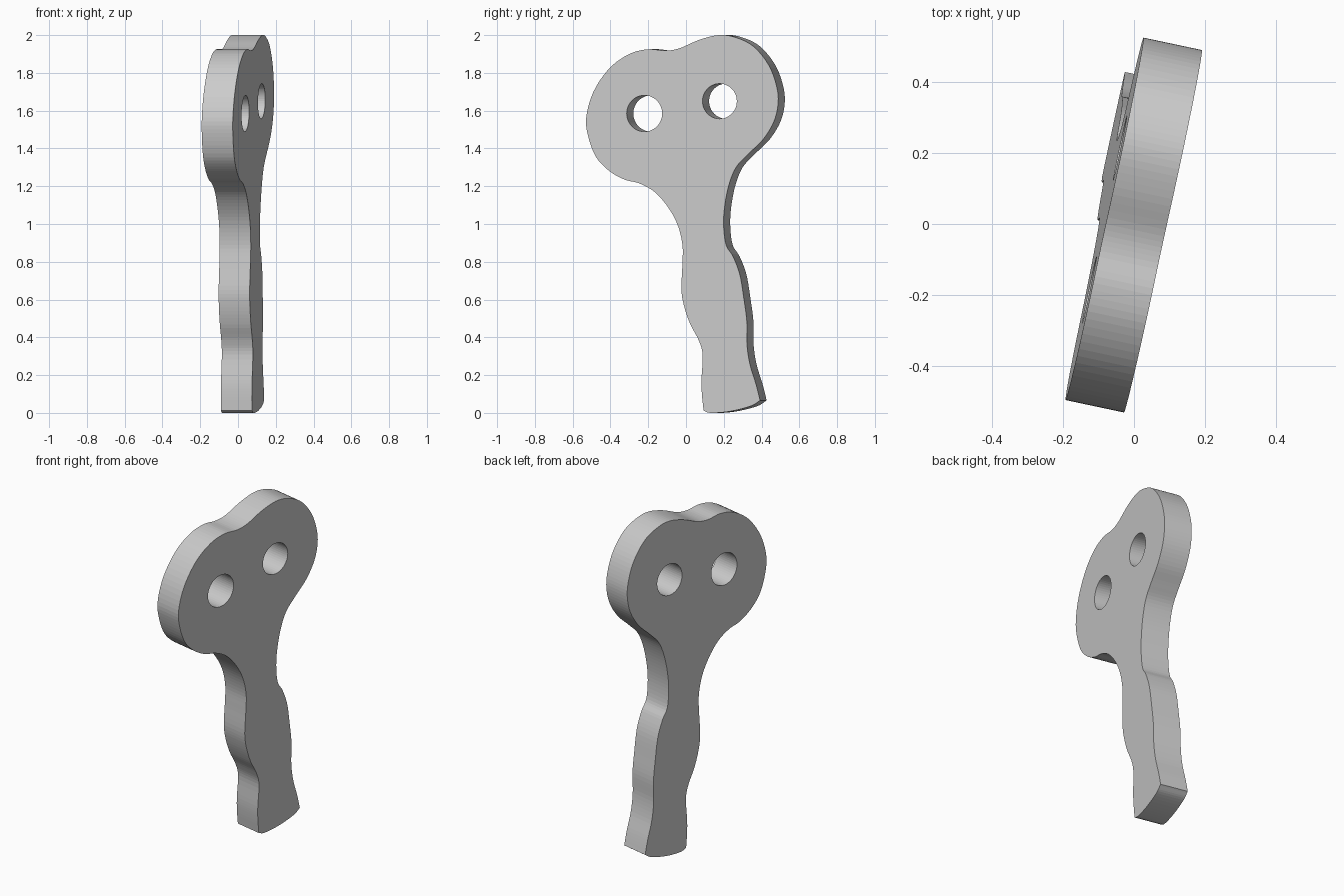
import bpy, bmesh, math
from mathutils import Vector, Matrix

if "Cube" in bpy.data.objects:
    bpy.data.objects.remove(bpy.data.objects["Cube"])

TURN = math.radians(12)      # plate is turned about z
HALF = 0.084                 # half thickness
LEAN = 0.02                  # slight sideways lean

# Silhouette as seen from the right (y, z)
left = [(.07, 1.975), (-.035, 1.93), (-.11, 1.918), (-.2, 1.925), (-.3, 1.9), (-.405, 1.825),
        (-.49, 1.7), (-.528, 1.565), (-.517, 1.46), (-.475, 1.353), (-.405, 1.28),
        (-.325, 1.235), (-.247, 1.215), (-.167, 1.17), (-.098, 1.093), (-.045, .997),
        (-.019, .89), (-.019, .785), (-.024, .65), (-.008, .557), (.024, .467),
        (.066, .387), (.088, .308), (.082, .175), (.084, .1), (.093, .012)]
bottom = [(.15, 0), (.25, .008), (.36, .036)]
right = [(.427, .066), (.406, .15), (.374, .255), (.358, .36), (.357, .483), (.342, .6),
         (.32, .732), (.284, .828), (.247, .89), (.234, .997), (.241, 1.103), (.263, 1.21),
         (.3, 1.3), (.363, 1.369), (.443, 1.448), (.501, 1.544), (.523, 1.645),
         (.512, 1.74), (.47, 1.846), (.39, 1.942), (.294, 1.989)]
top = [(.19, 2.0)]


def to_plate(points, side):
    """Undo the turn: view y to distance along the plate."""
    return [Vector(((y + side * HALF * math.sin(TURN)) / math.cos(TURN), z)) for y, z in points]


def smooth(points, steps=5):
    """Catmull-Rom through an open run of points."""
    p = [points[0] * 2 - points[1]] + points + [points[-1] * 2 - points[-2]]
    out = []
    for a, b, c, d in zip(p, p[1:], p[2:], p[3:]):
        for i in range(steps):
            t = i / steps
            out.append(0.5 * (2 * b + (c - a) * t + (2 * a - 5 * b + 4 * c - d) * t * t
                              + (3 * b - a - 3 * c + d) * t ** 3))
    return out


def circle(v, z, r, n=48):
    return [Vector((v + r * math.cos(math.tau * i / n), z + r * math.sin(math.tau * i / n)))
            for i in range(n)]


L, B, R, T = to_plate(left, 1), to_plate(bottom, 0), to_plate(right, -1), to_plate(top, 0)
# Two smooth runs meeting at the sharp bottom corners
outline = smooth(R + T + L) + smooth([L[-1]] + B + [R[0]])

# Flat plate with two round holes
curve = bpy.data.curves.new("plate", 'CURVE')
curve.dimensions = '2D'
curve.fill_mode = 'BOTH'
curve.extrude = HALF
for loop in (outline, circle(-.207, 1.585, .096), circle(.2, 1.65, .093)):
    s = curve.splines.new('POLY')
    s.points.add(len(loop) - 1)
    for pt, co in zip(s.points, loop):
        pt.co = (co.x, co.y, 0, 1)
    s.use_cyclic_u = True
plate = bpy.data.objects.new("key_shaped_plate", curve)
bpy.context.collection.objects.link(plate)
bpy.context.view_layer.objects.active = plate
plate.select_set(True)
bpy.ops.object.convert(target='MESH')
plate = bpy.context.object

# Stand it up, turned and leaning
sn, cs = math.sin(TURN), math.cos(TURN)
place = Matrix(((sn, LEAN, cs, -1.6 * LEAN), (cs, 0, -sn, 0), (0, 1, 0, 0), (0, 0, 0, 1)))
bm = bmesh.new()
bm.from_mesh(plate.data)
bmesh.ops.remove_doubles(bm, verts=bm.verts, dist=1e-5)
bm.transform(place)
bmesh.ops.recalc_face_normals(bm, faces=bm.faces)
for f in bm.faces:
    f.smooth = False
bm.to_mesh(plate.data)
bm.free()
plate.name = "key_shaped_plate"
